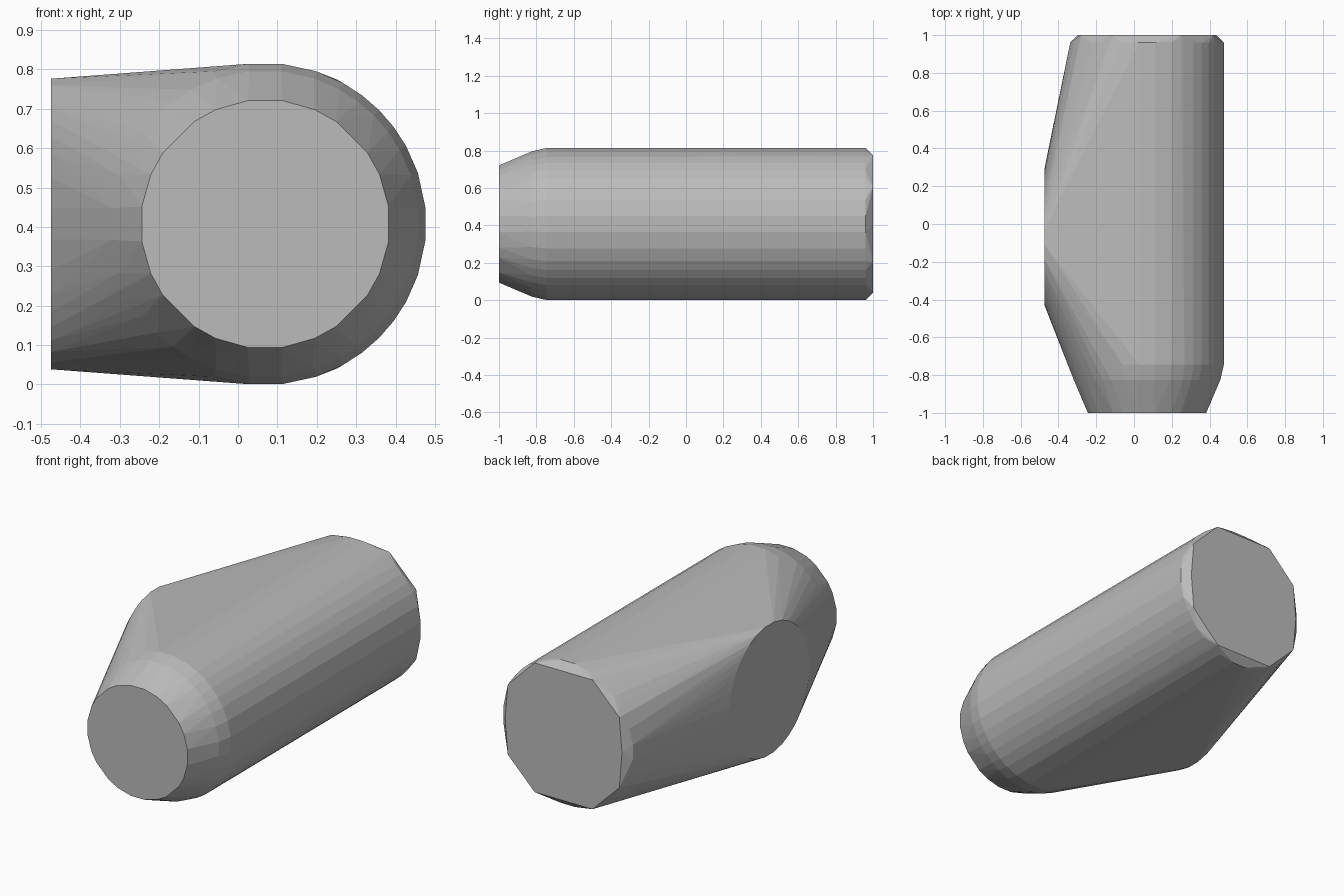
import bpy, bmesh
from math import sin, cos, radians

if "Cube" in bpy.data.objects:
    bpy.data.objects.remove(bpy.data.objects["Cube"])

CX, CZ = 0.069, 0.4075   # axis of the barrel

grey = bpy.data.materials.new("grey")
grey.diffuse_color = (0.5, 0.5, 0.5, 1)
grey.use_nodes = True
grey.node_tree.nodes["Principled BSDF"].inputs["Base Color"].default_value = grey.diffuse_color


def ring(radius, quarter):
    """Points round a circle, mirrored from one quarter of angles (from the top)."""
    return [(sx * radius * sin(radians(a)), sz * radius * cos(radians(a)))
            for a in quarter for sx in (-1, 1) for sz in (-1, 1)]


FINE = (6, 18.5, 29, 37, 45, 53, 61, 71.5, 84)
COARSE = (8, 23.5, 34.7, 55.3, 66.5, 82)

bm = bmesh.new()


def add_points(points):
    for p in points:
        bm.verts.new(p)


# Barrel sections along y: narrow front cap, shoulder, full body
for y, r, quarter in ((-1.0, 0.3165, COARSE), (-0.825, 0.39, FINE),
                      (-0.745, 0.409, FINE), (0.96, 0.409, FINE)):
    add_points((CX + u, y, CZ + v) for u, v in ring(r, quarter))

# Rear cap, a ten-sided chamfered end
rear = [(sx * u, sz * v) for u, v in ((0.182, 0.367), (0.35, 0.2))
        for sx in (-1, 1) for sz in (-1, 1)] + [(-0.367, 0), (0.367, 0)]
add_points((CX + u, 1.0, CZ + v) for u, v in rear)

# Round flat pad on the left side
add_points((-0.475, -0.07 + u * 0.97, CZ + v) for u, v in ring(0.371, FINE))

# Wrap the sections in one convex skin
hull = bmesh.ops.convex_hull(bm, input=bm.verts[:])
loose = {g for g in hull["geom_interior"] + hull["geom_unused"]
         if isinstance(g, bmesh.types.BMVert)}
bmesh.ops.delete(bm, geom=list(loose), context='VERTS')
bmesh.ops.dissolve_limit(bm, angle_limit=radians(0.5),
                         verts=bm.verts[:], edges=bm.edges[:])
bmesh.ops.recalc_face_normals(bm, faces=bm.faces[:])

mesh = bpy.data.meshes.new("body")
bm.to_mesh(mesh)
bm.free()
mesh.materials.append(grey)
body = bpy.data.objects.new("body", mesh)
bpy.context.collection.objects.link(body)
